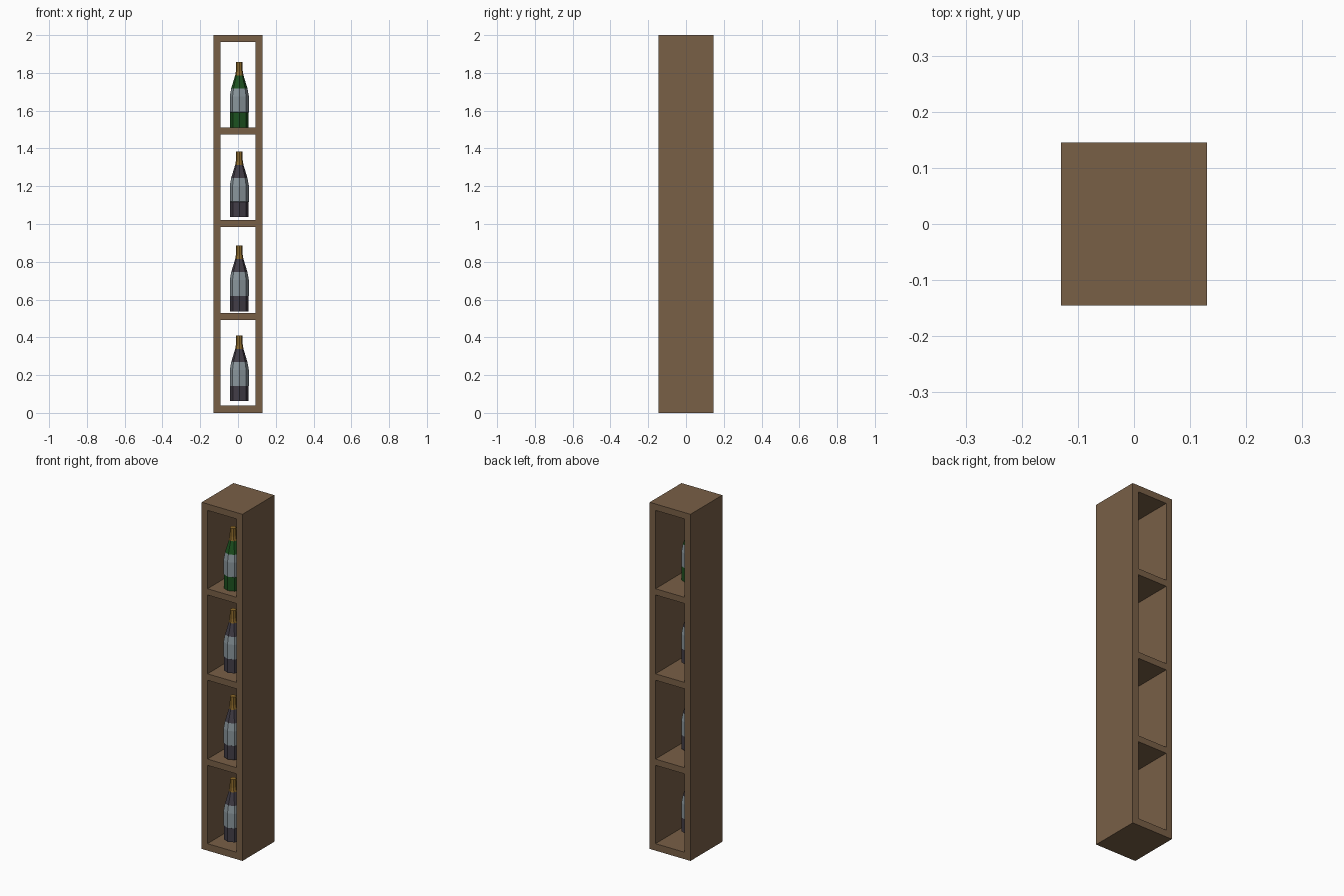
import bpy, bmesh, math

if "Cube" in bpy.data.objects:
    bpy.data.objects.remove(bpy.data.objects["Cube"])


def material(name, rgb):
    m = bpy.data.materials.new(name)
    m.diffuse_color = (*rgb, 1)
    m.use_nodes = True
    m.node_tree.nodes["Principled BSDF"].inputs["Base Color"].default_value = m.diffuse_color
    return m


wood = material("brown_wood", (0.19, 0.115, 0.062))
dark_glass = material("dark_glass", (0.055, 0.047, 0.063))
green_glass = material("green_glass", (0.012, 0.085, 0.014))
label = material("grey_label", (0.26, 0.31, 0.34))
foil = material("gold_foil", (0.28, 0.15, 0.025))


def finish(name, bm, mats):
    mesh = bpy.data.meshes.new(name)
    bmesh.ops.recalc_face_normals(bm, faces=bm.faces)
    bm.to_mesh(mesh)
    bm.free()
    for m in mats:
        mesh.materials.append(m)
    ob = bpy.data.objects.new(name, mesh)
    bpy.context.collection.objects.link(ob)
    return ob


def box(name, x0, x1, z0, z1):
    bm = bmesh.new()
    bmesh.ops.create_cube(bm, size=1)
    for v in bm.verts:
        v.co = (x0 if v.co.x < 0 else x1, v.co.y * 0.29, z0 if v.co.z < 0 else z1)
    finish(name, bm, [wood])


# Open-ended cabinet: two side panels with boards between them
W, IN = 0.13, 0.093
box("left_panel", -W, -IN, 0, 2)
box("right_panel", IN, W, 0, 2)
for name, z0, z1 in [("bottom_board", 0, 0.04), ("lower_shelf", 0.492, 0.528),
                     ("middle_shelf", 0.983, 1.02), ("upper_shelf", 1.475, 1.511),
                     ("top_board", 1.963, 2)]:
    box(name, -IN, IN, z0, z1)

# Bottle profile: radius, height, and colour slot of the band above each ring
PROFILE = [(0.049, 0.0, 0), (0.049, 0.08, 1), (0.0505, 0.081, 1), (0.0505, 0.165, 1),
           (0.043, 0.207, 0), (0.022, 0.276, 2), (0.018, 0.3, 2), (0.017, 0.347, 2)]
SIDES = 8


def bottle(name, z, glass):
    bm = bmesh.new()
    rings = [[bm.verts.new((r * math.cos(i * math.tau / SIDES),
                            r * math.sin(i * math.tau / SIDES), h))
              for i in range(SIDES)] for r, h, _ in PROFILE]
    for (lo, hi, band) in zip(rings, rings[1:], PROFILE):
        for i in range(SIDES):
            j = (i + 1) % SIDES
            bm.faces.new((lo[i], lo[j], hi[j], hi[i])).material_index = band[2]
    bm.faces.new(rings[0])
    bm.faces.new(rings[-1]).material_index = 2
    ob = finish(name, bm, [glass, label, foil])
    ob.location = (0.007, -0.055, z)


# One bottle in each compartment, green at the top
bottle("bottom_bottle", 0.062, dark_glass)
bottle("lower_bottle", 0.538, dark_glass)
bottle("upper_bottle", 1.037, dark_glass)
bottle("top_bottle", 1.511, green_glass)
